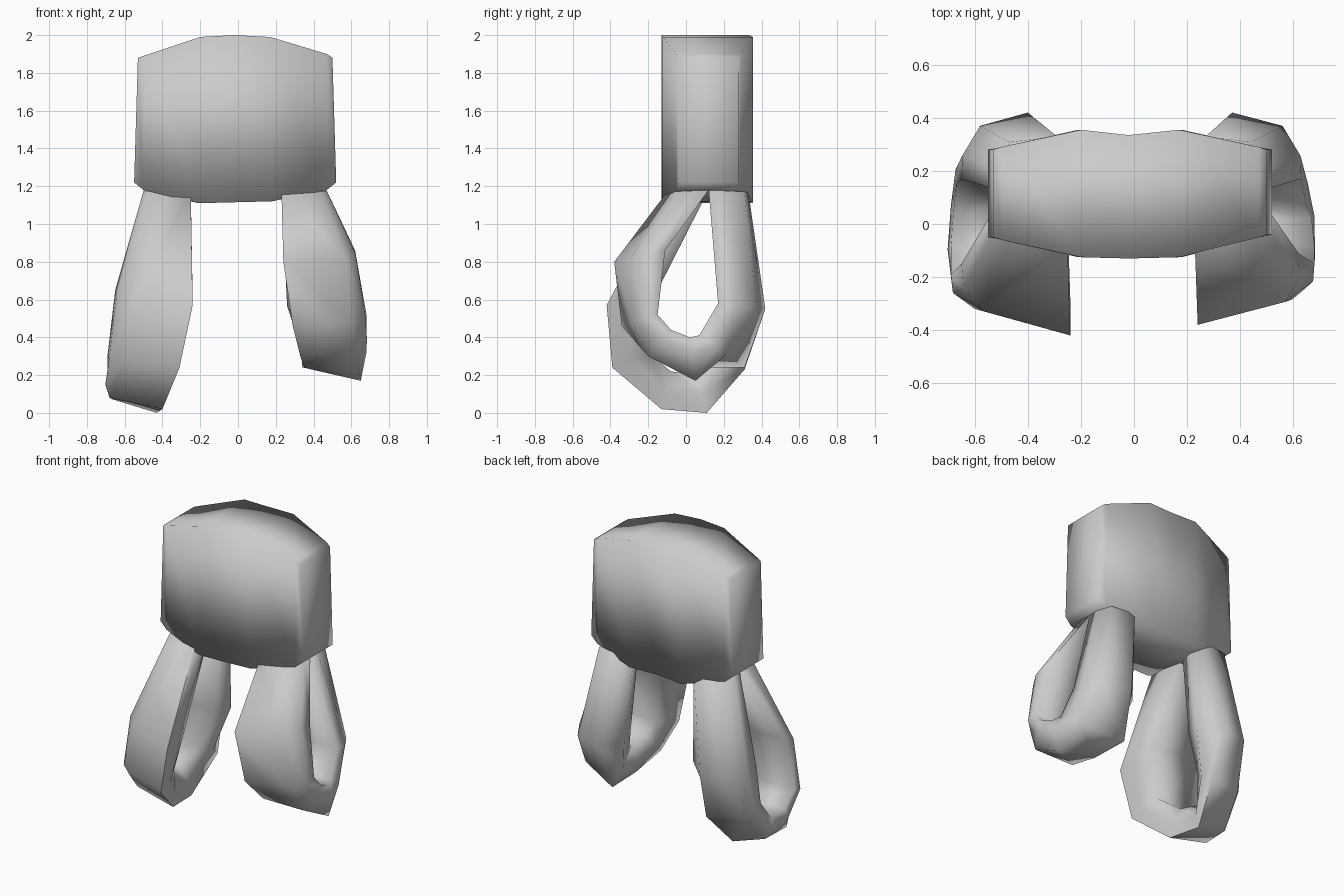
import bpy, bmesh


def loft(name, rings):
    """Skin a list of equal-sized point rings, cap both ends, shade smooth by angle."""
    bm = bmesh.new()
    vs = [[bm.verts.new(p) for p in r] for r in rings]
    n = len(rings[0])
    for a, b in zip(vs, vs[1:]):
        for i in range(n):
            j = (i + 1) % n
            bm.faces.new((a[i], a[j], b[j], b[i]))
    bm.faces.new(vs[0])
    bm.faces.new(vs[-1])
    bmesh.ops.recalc_face_normals(bm, faces=bm.faces[:])
    me = bpy.data.meshes.new(name)
    bm.to_mesh(me)
    bm.free()
    ob = bpy.data.objects.new(name, me)
    bpy.context.collection.objects.link(ob)
    bpy.ops.object.select_all(action='DESELECT')
    bpy.context.view_layer.objects.active = ob
    ob.select_set(True)
    bpy.ops.object.shade_smooth_by_angle(angle=1.75)
    return ob


# Body: rectangular sections along x (x bottom, x top, y front, y back, z bottom, z top)
body = [(-0.55, -0.53, -0.05, 0.28, 1.22, 1.88),
        (-0.50, -0.50, -0.06, 0.29, 1.18, 1.89),
        (-0.21, -0.20, -0.125, 0.355, 1.11, 1.99),
        (-0.02, -0.02, -0.13, 0.335, 1.115, 2.0),
        (0.18, 0.17, -0.125, 0.355, 1.12, 1.99),
        (0.47, 0.47, -0.05, 0.29, 1.18, 1.90),
        (0.52, 0.50, -0.04, 0.28, 1.22, 1.88)]
loft("body", [[(xb, y0, z0), (xb, y1, z0), (xt, y1, z1), (xt, y0, z1)]
              for xb, xt, y0, y1, z0, z1 in body])


def loop_leg(name, side, stations):
    """Closed-loop leg: six-sided band sections.
    Station: outer y,z, inner y,z, near x, far x, near taper, far taper,
    near outer inset, far outer inset."""
    rings = []
    for oy, oz, iy, iz, x0, x1, t0, t1, d0, d1 in stations:
        def at(x, f):
            return (side * x, oy + (iy - oy) * f, oz + (iz - oz) * f)
        rings.append([at(x0 + d0, t0), at(x1 - d1, t1), at(x1 - d1 * 0.25, 0.65),
                      at(x1 - 0.02, 1), at(x0 + 0.04, 1), at(x0, 0.5 + t0 / 2)])
    return loft(name, rings)


loop_leg("right_loop_leg", 1, [
    (-0.10, 1.17, 0.12, 1.18, 0.23, 0.48, 0, .2, 0, .04),
    (-0.38, 0.80, -0.11, 0.86, 0.24, 0.64, 0, .32, 0, .07),
    (-0.34, 0.46, -0.15, 0.52, 0.29, 0.70, 0, .3, 0, .10),
    (-0.20, 0.30, -0.08, 0.44, 0.33, 0.70, 0, 0, 0, .07),
    (0.05, 0.17, 0.02, 0.40, 0.35, 0.69, .3, 0, 0, .04),
    (0.31, 0.24, 0.07, 0.41, 0.34, 0.67, 0, .4, 0, .06),
    (0.42, 0.55, 0.17, 0.58, 0.26, 0.65, 0, .2, .11, .09),
    (0.33, 1.17, 0.12, 1.18, 0.23, 0.48, 0, .1, .04, .04)])

loop_leg("left_loop_leg", -1, [
    (-0.10, 1.17, 0.12, 1.18, 0.25, 0.51, 0, .2, 0, .04),
    (-0.42, 0.57, -0.15, 0.65, 0.24, 0.67, 0, .33, 0, .11),
    (-0.39, 0.24, -0.19, 0.31, 0.31, 0.71, 0, .35, 0, .11),
    (-0.13, 0.02, -0.08, 0.22, 0.40, 0.71, 0, .3, 0, .03),
    (0.11, 0.00, 0.05, 0.20, 0.43, 0.70, 0, .35, 0, .04),
    (0.31, 0.23, 0.15, 0.34, 0.35, 0.69, 0, .3, .02, .07),
    (0.42, 0.55, 0.17, 0.60, 0.26, 0.67, 0, .2, .14, .09),
    (0.33, 1.17, 0.12, 1.18, 0.25, 0.51, 0, .1, .04, .04)])
